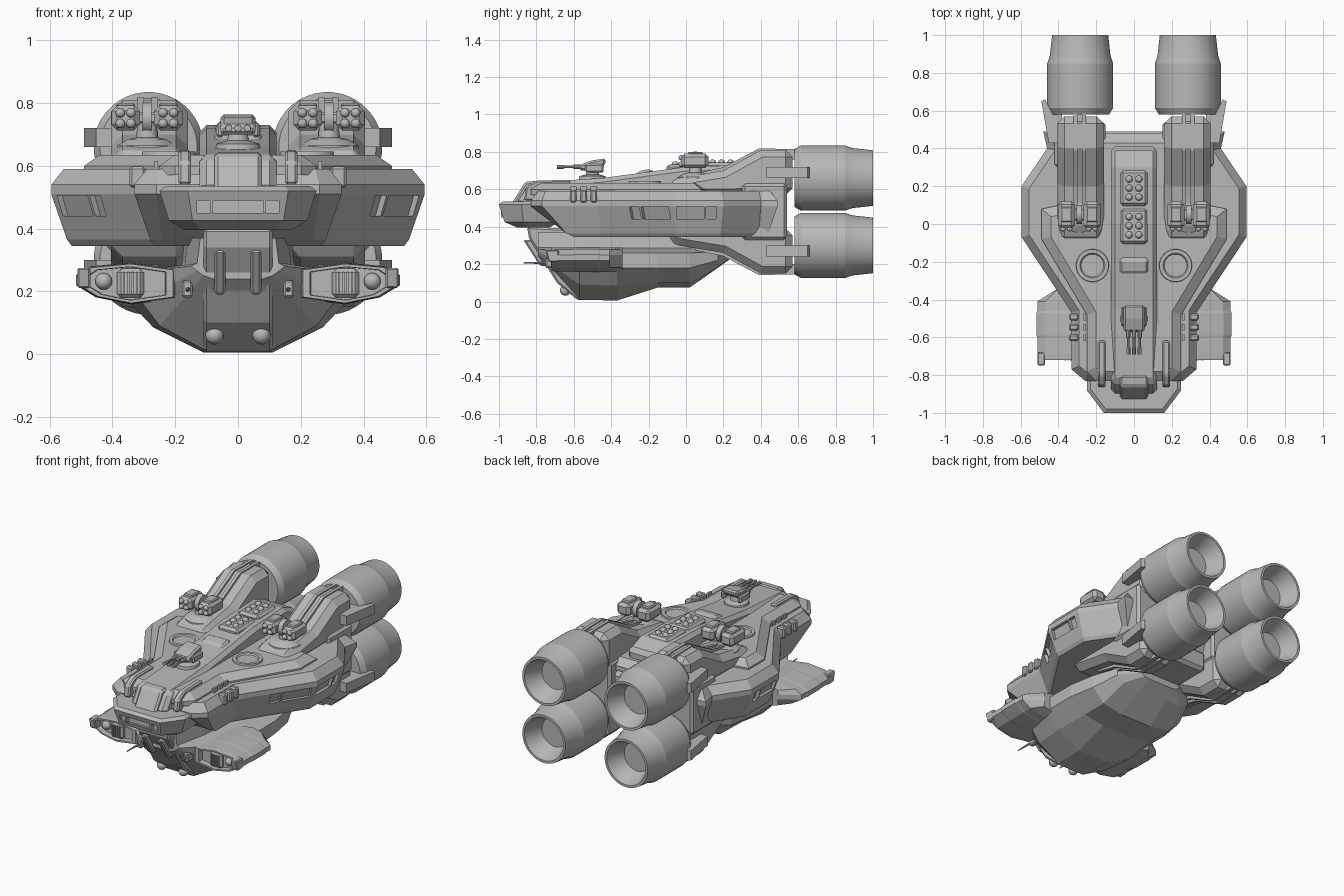
import bpy, bmesh, math
from mathutils import Vector

old = bpy.data.objects.get("Cube")
if old:
    bpy.data.objects.remove(old, do_unlink=True)

GREY = (0.48, 0.48, 0.48, 1)
hull_grey = bpy.data.materials.new("hull grey")
hull_grey.use_nodes = True
hull_grey.diffuse_color = GREY
hull_grey.node_tree.nodes["Principled BSDF"].inputs["Base Color"].default_value = GREY


def loft(name, rings, bevel=0, mirror=False, smooth=False):
    """Skin a stack of equal rings, cap both ends."""
    bm = bmesh.new()
    rows = [[bm.verts.new(p) for p in r] for r in rings]
    n = len(rows[0])
    for a, b in zip(rows, rows[1:]):
        for i in range(n):
            j = (i + 1) % n
            bm.faces.new((a[i], a[j], b[j], b[i]))
    bm.faces.new(rows[0])
    bm.faces.new(rows[-1])
    bmesh.ops.remove_doubles(bm, verts=bm.verts, dist=1e-5)
    bmesh.ops.recalc_face_normals(bm, faces=bm.faces)
    me = bpy.data.meshes.new(name)
    bm.to_mesh(me)
    bm.free()
    me.materials.append(hull_grey)
    if smooth:
        me.shade_smooth()
        me.set_sharp_from_angle(angle=math.radians(18))
    ob = bpy.data.objects.new(name, me)
    bpy.context.collection.objects.link(ob)
    if bevel:
        m = ob.modifiers.new("chamfer", 'BEVEL')
        m.width, m.segments, m.limit_method = bevel, 1, 'ANGLE'
    if mirror:
        ob.modifiers.new("mirror", 'MIRROR')
    return ob


def prism(name, profile, x0, x1, bevel=0, mirror=False):
    """Side profile (y, z) pushed across x."""
    return loft(name, [[(x, y, z) for y, z in profile] for x in (x0, x1)], bevel, mirror)


def box(name, x, y, z, bevel=0, mirror=False):
    return prism(name, [(y[0], z[0]), (y[1], z[0]), (y[1], z[1]), (y[0], z[1])], *x, bevel, mirror)


def lathe(name, profile, centre, axis='z', seg=32, mirror=False):
    """Spin (radius, distance) pairs round an axis through centre."""
    rings = []
    for r, t in profile:
        ring = []
        for k in range(seg):
            a = math.tau * (k + 0.5) / seg
            c, s = max(r, 1e-4) * math.cos(a), max(r, 1e-4) * math.sin(a)
            p = {'x': (t, c, s), 'y': (c, t, s), 'z': (c, s, t)}[axis]
            ring.append(Vector(p) + Vector(centre))
        rings.append(ring)
    return loft(name, rings, mirror=mirror, smooth=True)


def ball(name, centre, r, mirror=False):
    prof = [(r * math.sin(math.pi * k / 12), -r * math.cos(math.pi * k / 12)) for k in range(13)]
    return lathe(name, prof, centre, 'y', 24, mirror)


def inset(poly, d):
    out = []
    for i, p in enumerate(poly):
        a, b = (p - poly[i - 1]).normalized(), (poly[(i + 1) % len(poly)] - p).normalized()
        na, nb = Vector((-a.y, a.x)), Vector((-b.y, b.x))
        out.append(p + (na + nb) * d / (1 + na.dot(nb)))
    return out


def plate(name, half, layers):
    """Symmetric plan outline stacked in layers of (z, inset, foremost y)."""
    poly = [Vector(p) for p in half] + [Vector((-x, y)) for x, y in reversed(half)]
    return loft(name, [[(p.x, max(p.y, y0), z) for p in inset(poly, d)] for z, d, y0 in layers])


def cut(target, cutter):
    cutter.hide_render = True
    cutter.hide_viewport = True
    m = target.modifiers.new("cut", 'BOOLEAN')
    m.object, m.solver = cutter, 'EXACT'


def side_panel(name, p, q, z, depth):
    """Block lying along the hull side between plan points p and q."""
    d = (Vector(q) - Vector(p)).normalized()
    n = Vector((d.y, -d.x))
    rings = []
    for e in (Vector(p), Vector(q)):
        ring = []
        for zz, off in ((z[0], depth[0]), (z[0], depth[1]), (z[1], depth[1]), (z[1], depth[0])):
            v = e + n * (off - 0.34 * (0.51 - zz))
            ring.append((v.x, v.y, zz))
        rings.append(ring)
    return loft(name, rings, mirror=True)


# Main hull band with recessed side windows
hull = plate("main_hull", [(.26, -.83), (.33, -.77), (.33, -.47), (.595, -.07), (.595, .2), (.46, .4), (.48, .49)],
             [(.345, .065, -.6), (.365, .05, -.64), (.51, 0, -1), (.54, 0, -1), (.59, .04, -1)])
for p, q, f in (((.44, -.304), (.578, -.096), .25), ((.595, -.05), (.595, .16), .7)):
    cut(hull, side_panel("window_cutter", p, q, (.44, .505), (-.02, .04)))
    P, Q = Vector(p), Vector(q)
    side_panel("window_post", P.lerp(Q, f), P.lerp(Q, f + .05), (.44, .505), (-.03, 0))
for k in range(3):
    y = -.62 + k * .055
    box("cheek_step", (.295, .345), (y, y + .035), (.53, .597), .008, True)
    box("deck_slit", (.255, .267), (y, y + .035), (.58, .615), 0, True)

# Upper deck, spine and nose
plate("upper_deck", [(.2, -.83), (.25, -.78), (.25, -.48), (.49, -.08), (.49, .08), (.39, .1), (.39, .48)],
      [(.57, 0, -1), (.6, 0, -1), (.635, .05, -1)])
prism("spine", [(-.91, .52), (-.835, .635), (-.45, .66), (0, .72), (.3, .73), (.41, .69), (.41, .5), (-.8, .5)],
      -.122, .122, .022)
prism("brow_block", [(-.935, .52), (-.86, .64), (-.8, .645), (-.8, .52)], -.075, .075, .012)
prism("mid_step", [(-.28, .64), (-.26, .695), (-.19, .71), (-.12, .64)], -.075, .075, .012)
prism("nose_strake", [(-.865, .54), (-.855, .612), (-.8, .647), (-.62, .65), (-.6, .54)], .15, .19, .008, True)
nose = plate("nose", [(.16, -1), (.25, -.88), (.25, -.65)],
             [(.395, .08, -.9), (.425, .03, -1), (.52, 0, -1), (.535, .02, -1)])
cut(nose, box("nose_window_cutter", (-.13, .13), (-1.1, -.965), (.45, .49)))
for x in (-.09, .08):
    box("nose_window_post", (x, x + .01), (-.99, -.95), (.45, .49))

# Belly on a narrow neck, with chin and keel
belly = []
for y, half in (
        (-.79, [(.08, .24), (.11, .25), (.13, .265), (.15, .28), (.13, .29), (.12, .37)]),
        (-.57, [(.1, .01), (.25, .09), (.31, .17), (.32, .26), (.17, .285), (.16, .37)]),
        (-.37, [(.11, .005), (.27, .085), (.36, .18), (.36, .26), (.18, .285), (.17, .37)]),
        (-.15, [(.11, .075), (.25, .1), (.36, .18), (.36, .26), (.18, .285), (.17, .37)]),
        (.02, [(.11, .075), (.25, .1), (.33, .18), (.33, .26), (.18, .285), (.17, .37)]),
        (.17, [(.1, .18), (.22, .185), (.27, .22), (.27, .265), (.16, .285), (.15, .37)]),
        (.24, [(.08, .23), (.12, .235), (.14, .25), (.14, .27), (.13, .29), (.12, .37)])):
    belly.append([(x, y, z) for x, z in half] + [(-x, y, z) for x, z in reversed(half)])
loft("belly", belly)
prism("chin", [(-.85, .4), (-.84, .34), (-.69, .1), (-.58, .008), (-.45, .008), (-.45, .38)], -.11, .11, .01)
prism("chin_rib", [(-.87, .33), (-.78, .19), (-.7, .19), (-.78, .33)], .04, .075, .008, True)
box("keel", (-.16, .16), (.1, .47), (.27, .4), .02)
ball("chin_lamp", (.075, -.645, .06), .029, True)
box("gun_mount", (.145, .178), (-.75, -.55), (.18, .235), .006, True)
lathe("gun_barrel", [(.003, -.87), (.008, -.75), (.008, -.7)], (.16, 0, .207), 'y', 8, True)

# Engines with pylons, upper and lower
bracket_plan = [(.38, .43), (.452, .43), (.49, .65), (.47, .66), (.43, .58), (.38, .58)]
for part, flip in (("upper", lambda z: z), ("lower", lambda z: .96 - z)):
    def pz(pts):
        return [(y, flip(z)) for y, z in pts]
    lathe(part + "_engine", [(0, .58), (.155, .58), (.175, .615), (.175, .85), (.161, .89), (.149, 1),
                             (.134, 1), (.09, .89), (0, .89)], (.285, 0, flip(.66)), 'y', 40, True)
    prism(part + "_pylon", pz([(-.1, .56), (-.1, .635), (-.04, .66), (.2, .7), (.4, .81), (.57, .81), (.57, .57)]),
          .16, .405, .04, True)
    for x, lift in ((.255, 0), (.275, -.015), (.3, 0)):
        prism(part + "_pylon_rail", pz([(.03, .64), (.05, .685 + lift), (.2, .718 + lift), (.39, .818 + lift),
                                        (.61, .815 + lift), (.61, .76), (.4, .76)]), x, x + (.025 if lift else .02),
              0, True)
    loft(part + "_engine_bracket", [[(x, y, flip(z)) for x, y in bracket_plan] for z in (.66, .72)], mirror=True)
box("rear_core", (.15, .42), (.3, .54), (.33, .63), .015, True)

# Side pods
section = [(.2, .27), (.34, .29), (.47, .278), (.512, .25), (.512, .22), (.45, .182), (.34, .16), (.2, .18)]


def pod_ring(y, s, limit=1):
    return [(min(.36 + (x - .36) * s, limit), y, .225 + (z - .225) * s) for x, z in section]


loft("side_pod", [pod_ring(*r) for r in
                  ((-.34, .97, .4), (-.41, 1), (-.69, 1), (-.72, .96), (-.72, .82), (-.685, .8))], mirror=True)
loft("side_pod_band", [pod_ring(y, s) for y, s in ((-.6, 1), (-.59, 1.03), (-.47, 1.03), (-.46, 1))], mirror=True)
prism("pod_tip", [(-.75, .275), (-.735, .21), (-.68, .21), (-.68, .275)], .47, .512, .006, True)
ball("pod_lamp", (.428, -.69, .232), .027, True)
box("pod_vent", (.3, .385), (-.715, -.68), (.18, .272), .012, True)
for k in range(4):
    box("vent_slat", (.318 + k * .014, .325 + k * .014), (-.722, -.7), (.19, .262), 0, True)

# Deck sensor rings
lathe("sensor_ring", [(.09, .62), (.085, .645), (.066, .645), (.06, .637), (0, .637)], (.22, -.22, 0), 'z', 32, True)

# Missile pads on the spine
for y, z in ((-.01, .715), (.19, .725)):
    box("missile_pad", (-.072, .072), (y - .095, y + .095), (z - .03, z + .018), .015)
    for x in (-.026, .026):
        for k in (-1, 0, 1):
            ball("missile_cap", (x, y + k * .048, z + .016), .019)

# Twin pod launchers
lathe("launcher_base", [(.1, .64), (.095, .665), (.06, .685), (.035, .69), (.03, .74), (0, .74)],
      (.29, .05, 0), 'z', 24, True)
lathe("launcher_hub", [(0, -.015), (.05, -.015), (.05, .015), (0, .015)], (.29, .05, .752), 'x', 24, True)
box("launcher_axle", (.25, .33), (.02, .08), (.735, .77), .006, True)
for x in (.222, .358):
    box("launcher_pod", (x - .045, x + .045), (-.025, .12), (.713, .792), .018, True)
    box("launcher_lid", (x - .03, x + .03), (.01, .09), (.78, .8), .006, True)
    for dx in (-.017, .017):
        for dz in (-.017, .017):
            ball("launcher_tube", (x + dx, -.025, .752 + dz), .015, True)

# Front gun turret
lathe("turret_base", [(.075, .64), (.07, .67), (.035, .68), (.03, .71), (0, .71)], (0, -.5, 0), 'z', 24)
prism("turret_body", [(-.57, .7), (-.57, .73), (-.5, .755), (-.43, .765), (-.43, .735), (-.48, .7)], -.055, .055, .01)
box("turret_cheek", (.045, .07), (-.54, -.44), (.69, .735), .008, True)
for x in (-.03, 0, .03):
    lathe("turret_barrel", [(.012, -.55), (.012, -.6), (.007, -.605), (.007, -.65), (.011, -.655), (.011, -.69),
                            (0, -.69)], (x, 0, .72), 'y', 10)
